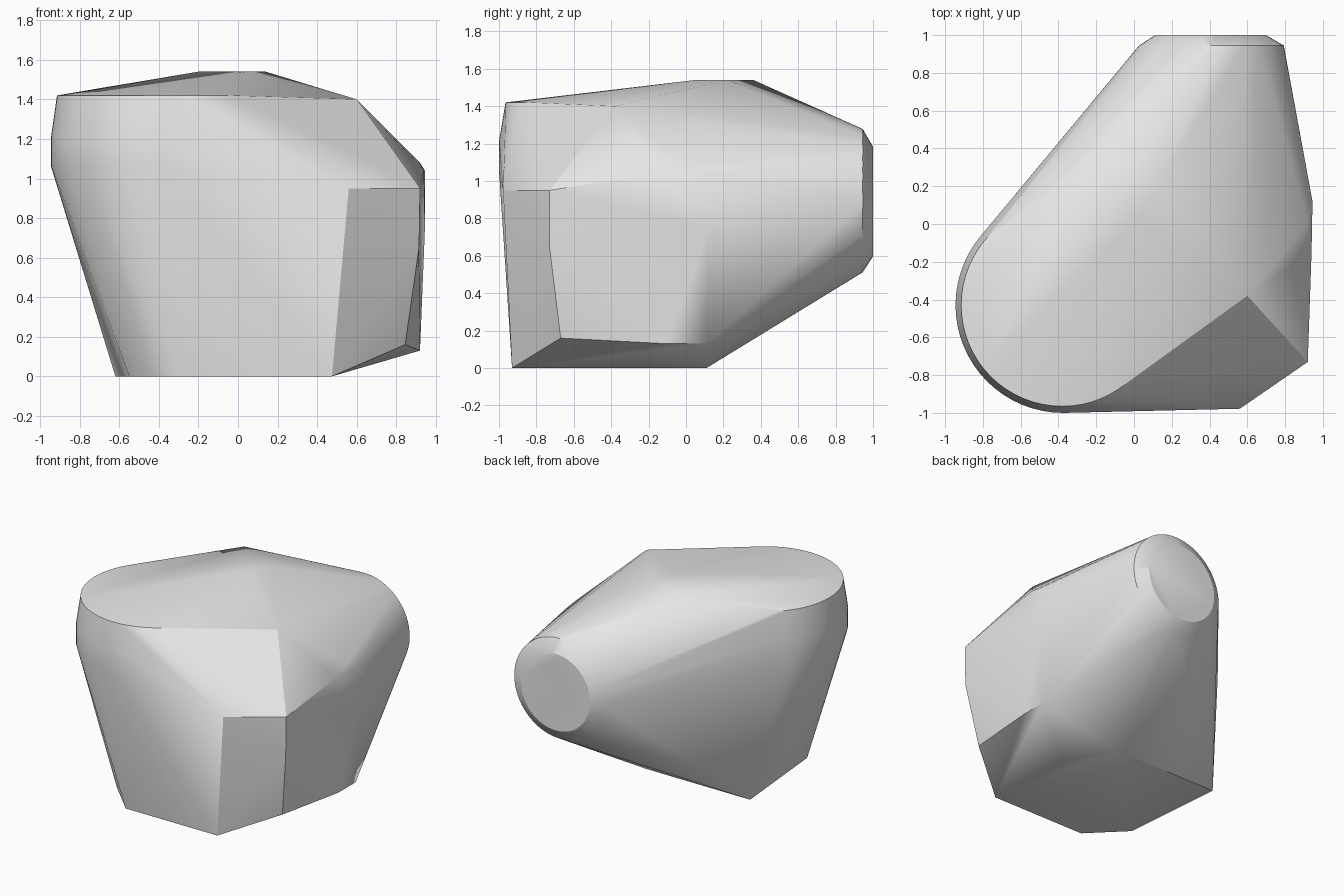
import bpy
import bmesh
from math import cos, sin, tau, radians

cube = bpy.data.objects.get("Cube")
if cube:
    bpy.data.objects.remove(cube, do_unlink=True)

grey = bpy.data.materials.new("light_grey")
grey.use_nodes = True
grey.diffuse_color = (0.8, 0.8, 0.8, 1)
grey.node_tree.nodes["Principled BSDF"].inputs["Base Color"].default_value = (0.8, 0.8, 0.8, 1)

SEGMENTS = 64


def flat_ring(cx, cy, z, radius):
    """Circle lying level."""
    return [(cx + radius * cos(tau * i / SEGMENTS),
             cy + radius * sin(tau * i / SEGMENTS), z) for i in range(SEGMENTS)]


def upright_ring(cx, y, cz, radius):
    """Circle facing the back."""
    return [(cx + radius * cos(tau * i / SEGMENTS), y,
             cz + radius * sin(tau * i / SEGMENTS)) for i in range(SEGMENTS)]


# round upper corner: bevelled rim over a short drum
points = flat_ring(-0.38, -0.43, 1.42, 0.535)
points += flat_ring(-0.375, -0.43, 1.21, 0.57)
points += flat_ring(-0.375, -0.43, 1.06, 0.57)

# round back end with a bevelled rim
points += upright_ring(0.41, 0.945, 0.895, 0.383)
points += upright_ring(0.405, 1.0, 0.89, 0.293)

# peak and shoulder
points += [(-0.20, 0.36, 1.54), (0.04, 0.05, 1.54), (0.14, 0.22, 1.54),
           (0.60, -0.38, 1.40)]

# left flank
points += [(0.92, -0.73, 0.95), (0.915, -0.73, 0.65), (0.845, -0.67, 0.16),
           (0.92, 0.0, 1.08), (0.94, -0.15, 1.04), (0.945, 0.12, 1.04),
           (0.945, 0.12, 0.75), (0.92, -0.10, 0.13), (0.92, 0.11, 0.13)]

# front corner and base outline
points += [(0.56, -0.978, 0.95), (0.475, -0.93, 0), (-0.30, -0.93, 0),
           (-0.55, -0.68, 0), (-0.62, 0.11, 0), (0.26, 0.11, 0),
           (0.44, -0.25, 0)]

# wrap all the parts in one taut skin
bm = bmesh.new()
for p in points:
    bm.verts.new(p)
bmesh.ops.convex_hull(bm, input=bm.verts)
bmesh.ops.delete(bm, geom=[v for v in bm.verts if not v.link_faces], context="VERTS")
bmesh.ops.dissolve_limit(bm, angle_limit=radians(0.3), verts=bm.verts, edges=bm.edges)
bmesh.ops.recalc_face_normals(bm, faces=bm.faces)

mesh = bpy.data.meshes.new("faceted_body")
bm.to_mesh(mesh)
bm.free()
mesh.materials.append(grey)
body = bpy.data.objects.new("faceted_body", mesh)
bpy.context.collection.objects.link(body)

bpy.ops.object.select_all(action="DESELECT")
body.select_set(True)
bpy.context.view_layer.objects.active = body
bpy.ops.object.shade_smooth_by_angle(angle=radians(30))
